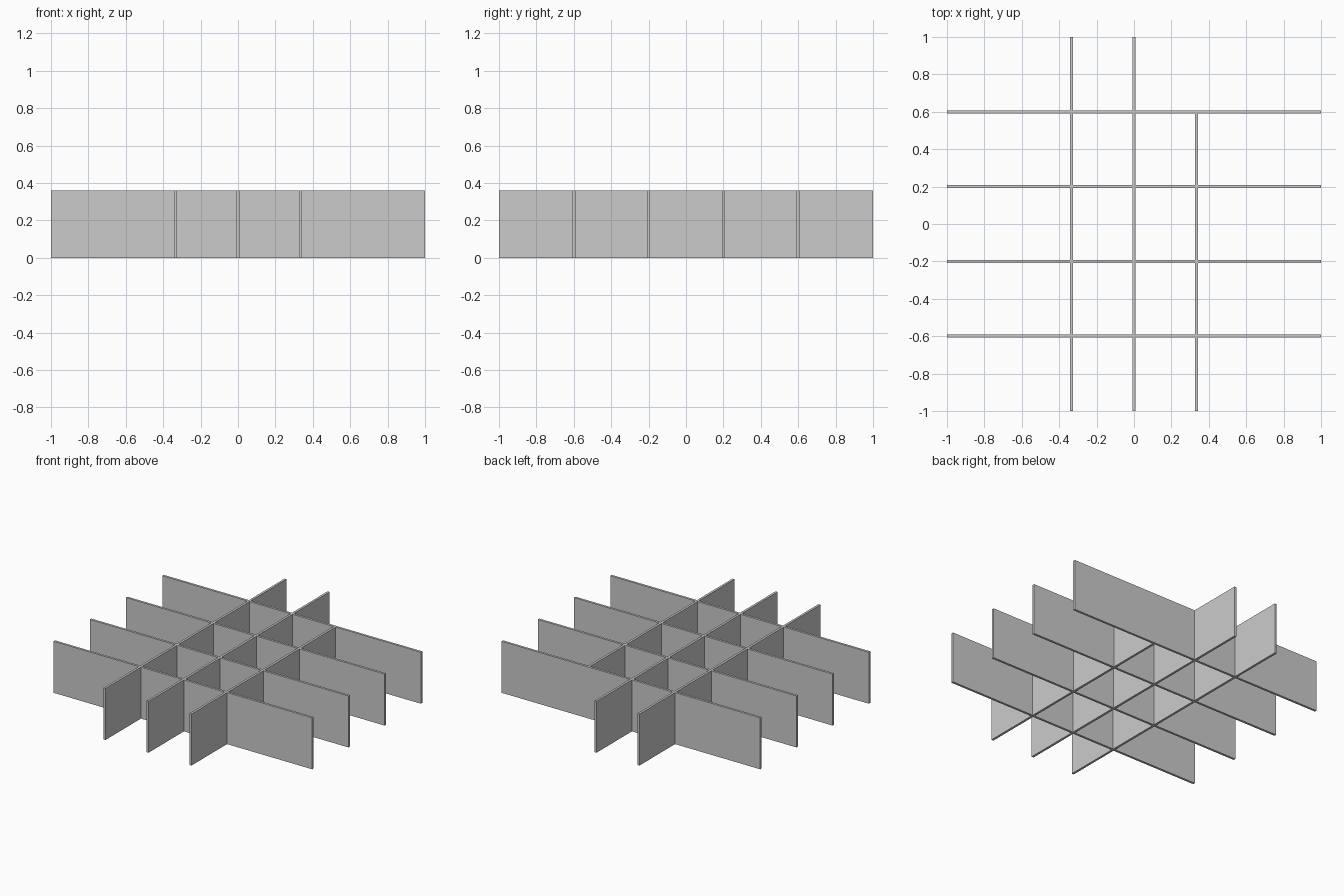
import bpy
import bmesh
from math import pi
from mathutils import Matrix

if "Cube" in bpy.data.objects:
    bpy.data.objects.remove(bpy.data.objects["Cube"], do_unlink=True)

HEIGHT, THICK = 0.36, 0.016
CROSS_Y = (-0.6, -0.2, 0.2, 0.6)
LONG_X = (-0.333, 0.0, 0.333)

grey = bpy.data.materials.new("plain grey")
grey.use_nodes = True
COLOUR = (0.6, 0.6, 0.6, 1)
grey.diffuse_color = COLOUR
grey.node_tree.nodes["Principled BSDF"].inputs["Base Color"].default_value = COLOUR


def slat(name, start, end, slots, matrix, slots_on_top):
    """Upright board along local x, with half-height slots that interlock."""
    mid, h = HEIGHT / 2, THICK / 2
    outline = [(start, 0), (end, 0), (end, HEIGHT)]
    for s in sorted(slots, reverse=True):
        outline += [(s + h, HEIGHT), (s + h, mid), (s - h, mid), (s - h, HEIGHT)]
    outline.append((start, HEIGHT))
    if not slots_on_top:
        outline = [(x, HEIGHT - z) for x, z in outline]
    bm = bmesh.new()
    face = bm.faces.new([bm.verts.new((x, -h, z)) for x, z in outline])
    extruded = bmesh.ops.extrude_face_region(bm, geom=[face])["geom"]
    moved = [v for v in extruded if isinstance(v, bmesh.types.BMVert)]
    bmesh.ops.translate(bm, verts=moved, vec=(0, THICK, 0))
    bmesh.ops.recalc_face_normals(bm, faces=bm.faces)
    bm.transform(matrix)
    mesh = bpy.data.meshes.new(name)
    bm.to_mesh(mesh)
    bm.free()
    mesh.materials.append(grey)
    bpy.context.collection.objects.link(bpy.data.objects.new(name, mesh))


# Four cross dividers running left to right, slotted from above
for i, y in enumerate(CROSS_Y):
    # The short divider only butts against the rearmost cross divider
    slots = LONG_X if i < 3 else LONG_X[:2]
    slat(f"cross_divider_{i + 1}", -1, 1, slots, Matrix.Translation((0, y, 0)), True)

# Three long dividers running front to back, slotted from below
for name, x in zip(("right", "middle", "left"), LONG_X):
    short = name == "left"
    end = CROSS_Y[3] - THICK / 2 if short else 1
    slots = CROSS_Y[:3] if short else CROSS_Y
    turn = Matrix.Translation((x, 0, 0)) @ Matrix.Rotation(pi / 2, 4, "Z")
    slat(f"{name}_long_divider", -1, end, slots, turn, False)
